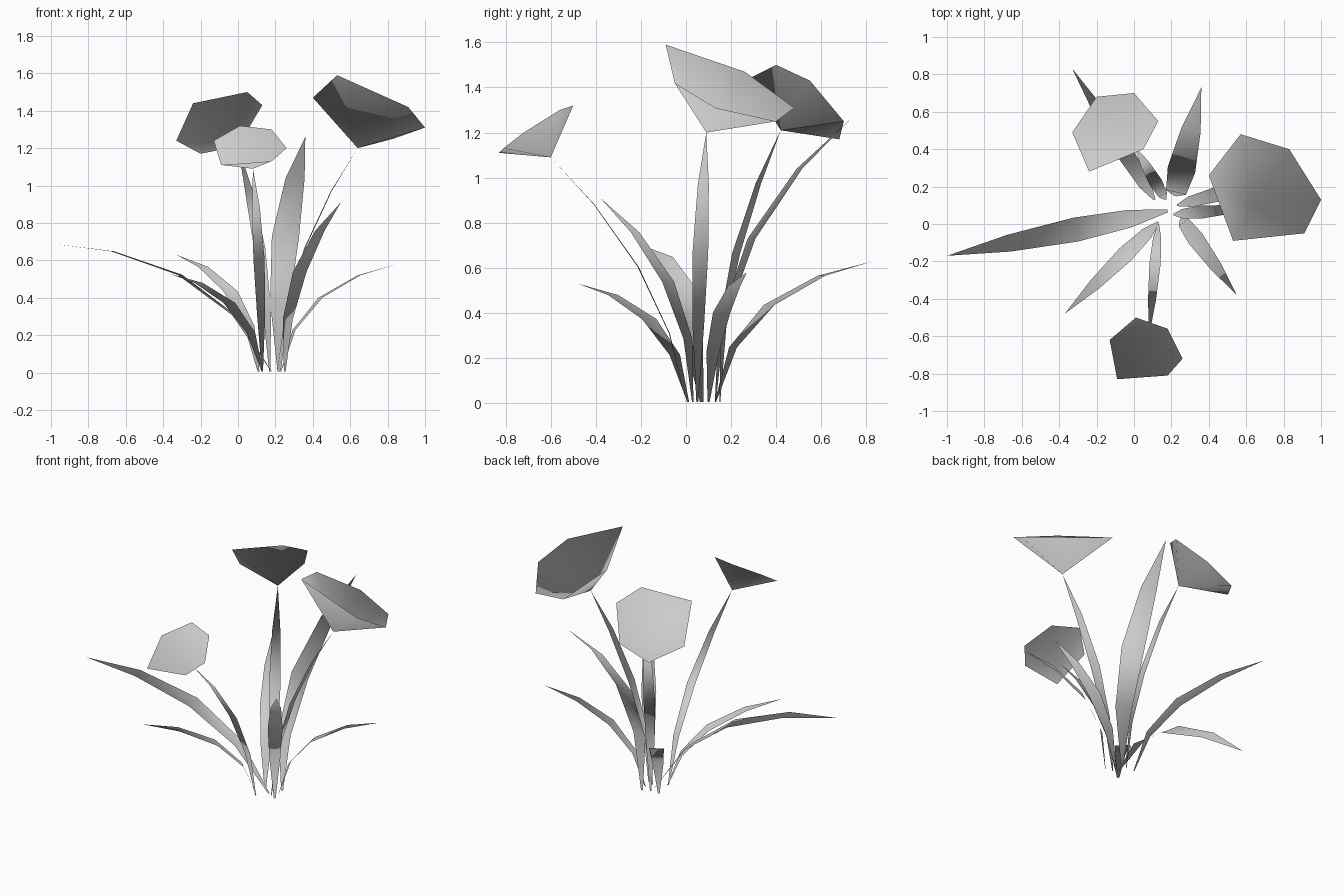
import bpy
import bmesh
from mathutils import Vector

default_cube = bpy.data.objects.get("Cube")
if default_cube:
    bpy.data.objects.remove(default_cube, do_unlink=True)

# Single pale grey for the whole plant
grey = bpy.data.materials.new("pale_grey")
grey.use_nodes = True
grey.diffuse_color = (0.6, 0.6, 0.6, 1)
shader = next(n for n in grey.node_tree.nodes if n.type == "BSDF_PRINCIPLED")
shader.inputs["Base Color"].default_value = grey.diffuse_color
shader.inputs["Roughness"].default_value = 0.8

STEPS = (0, 0.27, 0.54, 0.8, 1)
TAPER = (0.12, 0.73, 1, 0.7, 0)
HEART = Vector((0, 0, 0.795))


def finish(name, bm):
    """Smooth sheet whose normals fan out from the heart of the plant."""
    mesh = bpy.data.meshes.new(name)
    for face in bm.faces:
        face.smooth = True
    bm.to_mesh(mesh)
    bm.free()
    mesh.materials.append(grey)
    mesh.normals_split_custom_set_from_vertices(
        [(v.co - HEART).normalized() for v in mesh.vertices])
    obj = bpy.data.objects.new(name, mesh)
    bpy.context.scene.collection.objects.link(obj)


def blade(name, base, tip, width, lean, droop):
    """Flat tapering ribbon that rises from base and arches over to tip."""
    bm = bmesh.new()
    start = Vector((*base, 0.005))
    span = Vector(tip) - start
    side = Vector((span.y, -span.x, 0)).normalized() * width / 2
    previous = None
    for step, taper in zip(STEPS, TAPER):
        out = step * (1 - lean * (1 - step))
        rise = step * (1 + droop * (1 - step))
        centre = start + Vector((span.x * out, span.y * out, span.z * rise))
        if taper:
            row = [bm.verts.new(centre - side * taper),
                   bm.verts.new(centre + side * taper)]
        else:
            row = [bm.verts.new(centre)]
        if previous:
            bm.faces.new(previous + row[::-1])
        previous = row
    finish(name, bm)


def blossom(name, apex, rim):
    """Open six-petalled cup widening from the stem tip."""
    bm = bmesh.new()
    point = bm.verts.new(apex)
    ring = [bm.verts.new(p) for p in rim]
    axis = sum((v.co for v in ring), Vector()) / len(ring) - point.co
    for i, vert in enumerate(ring):
        petal = bm.faces.new((point, vert, ring[i - 1]))
        petal.normal_update()
        if petal.normal.dot(axis) < 0:
            petal.normal_flip()
    finish(name, bm)


# Arching leaves: base, tip, width, lean, droop
blade("long_right_leaf", (0.18, 0.07), (-1, -0.17, 0.69), 0.13, 0.5, 0.87)
blade("front_right_leaf", (0.13, 0.01), (-0.37, -0.48, 0.53), 0.09, 0.75, 0.65)
blade("front_left_leaf", (0.25, 0.03), (0.55, -0.38, 0.91), 0.09, 1.1, 0.2)
blade("left_leaf", (0.23, 0.1), (0.85, 0.27, 0.58), 0.08, 0.8, 0.6)
blade("tall_back_leaf", (0.22, 0.15), (0.36, 0.73, 1.26), 0.15, 1.2, 0.15)
blade("back_right_leaf", (0.11, 0.13), (-0.33, 0.83, 0.63), 0.09, 0.8, 0.6)

# Flowers: each stem ends at the apex of its blossom
left_apex = (0.64, 0.09, 1.2)
blade("left_stem", (0.21, 0.05), left_apex, 0.07, 0.8, 0.05)
blossom("left_blossom", left_apex, [
    (0.53, -0.09, 1.59), (0.4, 0.26, 1.47), (0.57, 0.48, 1.31),
    (0.83, 0.4, 1.25), (1, 0.13, 1.31), (0.91, -0.05, 1.42)])

front_apex = (0.08, -0.6, 1.09)
blade("front_stem", (0.13, 0), front_apex, 0.06, 0.75, 0.05)
blossom("front_blossom", front_apex, [
    (-0.13, -0.62, 1.24), (0.01, -0.5, 1.32), (0.18, -0.56, 1.3),
    (0.26, -0.72, 1.2), (0.18, -0.81, 1.13), (-0.09, -0.83, 1.11)])

back_apex = (0, 0.42, 1.21)
blade("back_stem", (0.17, 0.13), back_apex, 0.07, 0.9, 0.02)
blossom("back_blossom", back_apex, [
    (-0.33, 0.49, 1.24), (-0.2, 0.68, 1.17), (0, 0.7, 1.25),
    (0.13, 0.55, 1.43), (0.05, 0.4, 1.5), (-0.24, 0.28, 1.44)])
